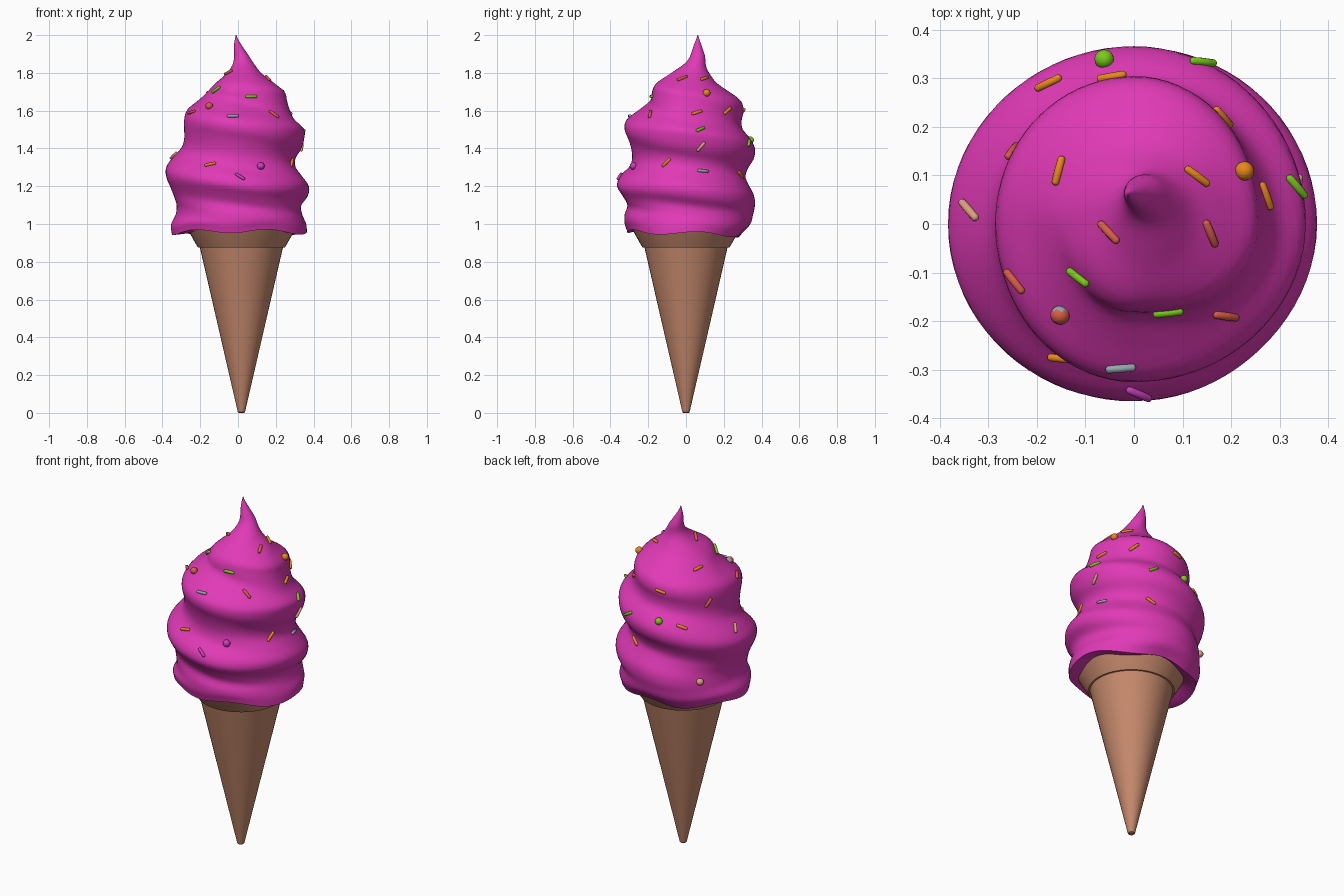
import bpy, bmesh, math
from mathutils import Vector, Matrix

if "Cube" in bpy.data.objects:
    bpy.data.objects.remove(bpy.data.objects["Cube"])

TAU = 2 * math.pi


def material(name, rgb):
    m = bpy.data.materials.new(name)
    m.diffuse_color = (*rgb, 1)
    m.use_nodes = True
    m.node_tree.nodes["Principled BSDF"].inputs["Base Color"].default_value = m.diffuse_color
    return m


pink = material("pink_cream", (0.75, 0.042, 0.47))
wafer = material("wafer", (0.56, 0.25, 0.15))
COLS = {
    "orange": material("orange", (0.80, 0.25, 0.01)),
    "green": material("green", (0.19, 0.60, 0.01)),
    "red": material("coral_red", (0.68, 0.11, 0.06)),
    "grey": material("blue_grey", (0.30, 0.38, 0.42)),
    "tan": material("tan", (0.70, 0.36, 0.20)),
    "violet": material("violet", (0.60, 0.05, 0.50)),
}


def finish(bm, name, mat, angle=50):
    bmesh.ops.recalc_face_normals(bm, faces=bm.faces)
    me = bpy.data.meshes.new(name)
    bm.to_mesh(me)
    bm.free()
    ob = bpy.data.objects.new(name, me)
    bpy.context.collection.objects.link(ob)
    me.materials.append(mat)
    bpy.ops.object.select_all(action='DESELECT')
    bpy.context.view_layer.objects.active = ob
    ob.select_set(True)
    bpy.ops.object.shade_smooth_by_angle(angle=math.radians(angle))
    return ob


def loft(bm, rings):
    """Skin closed rings of points and cap both ends."""
    vr = [[bm.verts.new(p) for p in ring] for ring in rings]
    n = len(vr[0])
    for a, b in zip(vr, vr[1:]):
        for i in range(n):
            bm.faces.new((a[i], a[(i + 1) % n], b[(i + 1) % n], b[i]))
    bm.faces.new(vr[0][::-1])
    bm.faces.new(vr[-1])


def lathe(name, profile, mat, cx=0.0, n=48):
    bm = bmesh.new()
    loft(bm, [[(cx + r * math.cos(TAU * i / n), r * math.sin(TAU * i / n), z)
               for i in range(n)] for r, z in profile])
    return finish(bm, name, mat, 30)


# Wafer cone and its flared rim
lathe("cone", [(0.014, 0), (0.019, 0.004), (0.222, 0.885)], wafer, 0.018)
lathe("cone_rim", [(0.2, 0.876), (0.230, 0.876), (0.236, 0.885), (0.284, 0.97),
                   (0.27, 0.985)], wafer, 0.018)

# Swirl: radius at heights 0.95, 1.00, 1.05 ... seen from four sides
FRONT = [.31, .325, .325, .31, .335, .365, .35, .30, .285, .29, .305, .325, .315, .25, .19, .18, .165, .11]
RIGHT = [.365, .36, .34, .335, .37, .375, .34, .305, .305, .335, .35, .35, .30, .275, .26, .245, .175, .095]
BACK = [.29, .34, .355, .365, .36, .335, .315, .33, .36, .365, .34, .30, .295, .305, .29, .225, .145, .09]
LEFT = [.35, .355, .33, .325, .34, .36, .38, .38, .345, .30, .285, .285, .285, .27, .21, .16, .125, .085]
TIP = [.055, .036, .019, .002]
SIDES = [p + TIP for p in (FRONT, RIGHT, BACK, LEFT, FRONT)]
PITCH = 0.29


def smooth(a, b, x):
    t = min(1, max(0, (x - a) / (b - a)))
    return t * t * (3 - 2 * t)


def sample(tab, z):
    """Smooth (Catmull-Rom) lookup in a height table."""
    s = min(max((z - 0.95) / 0.05, 0), len(tab) - 1.0001)
    i = int(s)
    f = s - i
    p = [tab[min(max(i + k, 0), len(tab) - 1)] for k in (-1, 0, 1, 2)]
    return p[1] + 0.5 * f * (p[2] - p[0] + f * (2 * p[0] - 5 * p[1] + 4 * p[2] - p[3]
                             + f * (3 * (p[1] - p[2]) + p[3] - p[0])))


def cream_point(a, z):
    """Point on the swirl; ridges follow a helix sinking counter-clockwise."""
    t = ((a + math.pi / 2) / TAU) % 1.0
    k = min(int(t * 4), 3)
    f = t * 4 - k
    w = smooth(0.98, 1.12, z) * (1 - smooth(1.65, 1.8, z))
    r0 = sample(SIDES[k], z + w * PITCH * f / 4)
    r1 = sample(SIDES[k + 1], z - w * PITCH * (1 - f) / 4)
    r = r0 + (r1 - r0) * smooth(0, 1, f)
    # the centre line wanders towards the tip
    up = smooth(1.7, 1.82, z)
    cx = 0.03 * up - 0.04 * smooth(1.83, 2.0, z)
    cy = 0.035 * up + 0.027 * smooth(1.8, 1.9, z)
    low = 1 - smooth(0.95, 1.06, z)
    dz = low * (0.011 * math.sin(5 * a + 0.6) - 0.012 * math.sin(a))
    return Vector((cx + r * math.cos(a), cy + r * math.sin(a), z + dz))


N, ROWS = 80, 72
rings = []
for r, dz in ((0.24, 0.04), (0.275, 0.01)):      # tucked underside
    ring = []
    for i in range(N):
        a = TAU * i / N
        ring.append((0.012 + r * math.cos(a), r * math.sin(a), cream_point(a, 0.95)[2] + dz))
    rings.append(ring)
rings += [[cream_point(TAU * i / N, 0.95 + 1.05 * j / ROWS) for i in range(N)]
          for j in range(ROWS + 1)]
bm = bmesh.new()
loft(bm, rings)
finish(bm, "swirled_cream", pink, 60)


# Sprinkles lie on the swirl at a plan direction (x, y) and a height
def sprinkle(name, x, y, z, col, ball, roll, col2=None):
    a = math.atan2(y, x)
    p = cream_point(a, z)
    ta = (cream_point(a + 0.03, z) - p).normalized()
    tz = (cream_point(a, z + 0.01) - p).normalized()
    nrm = ta.cross(tz).normalized()
    bm = bmesh.new()
    bmesh.ops.create_uvsphere(bm, u_segments=12, v_segments=8, radius=0.02 if ball else 0.0085)
    if not ball:                                  # stretch into a capsule
        for v in bm.verts:
            if abs(v.co.z) > 1e-4:
                v.co.z += math.copysign(0.023, v.co.z)
    zax = (ta * math.cos(roll) + tz * math.sin(roll)).normalized()
    xax = (nrm - zax * nrm.dot(zax)).normalized()
    rot = Matrix((xax, zax.cross(xax), zax)).transposed().to_4x4()
    bm.transform(Matrix.Translation(p + nrm * (0.006 if ball else 0.003)) @ rot)
    ob = finish(bm, name, COLS[col], 60)
    if col2:                                      # second colour faces forward
        ob.data.materials.append(COLS[col2])
        for f in ob.data.polygons:
            f.material_index = int(f.normal.y < -0.5)


BALLS = [(-.06, .335, 1.44, "green", None), (.25, .12, 1.69, "orange", None),
         (-.15, -.185, 1.62, "red", "grey"), (.135, -.31, 1.305, "violet", None),
         (-.27, .25, 1.1, "tan", None)]
RODS = [(.135, .315, 1.43, "green", 0.6), (-.04, .265, 1.60, "orange", -0.2),
        (-.155, .11, 1.69, "orange", 0.2), (.11, .075, 1.77, "orange", 0.3),
        (.34, .08, 1.41, "tan", 0.9), (-.35, .03, 1.36, "tan", 0.9),
        (-.08, -.05, 1.80, "red", 0.5), (.10, -.03, 1.77, "red", 0.9),
        (-.25, -.12, 1.59, "red", 0.3), (-.025, -.27, 1.57, "grey", 0.0),
        (.19, -.19, 1.58, "red", 2.1), (-.115, -.11, 1.71, "green", 0.6),
        (.07, -.18, 1.675, "green", 0.0), (-.155, -.29, 1.315, "orange", 0.3),
        (.01, -.345, 1.25, "violet", -0.7), (.33, .10, 1.28, "grey", -0.1),
        (.30, -.11, 1.325, "orange", 0.8), (.33, .075, 1.50, "green", 0.5),
        (.26, .055, 1.59, "orange", 0.3), (.13, .30, 1.26, "orange", -0.6),
        (-.25, .15, 1.53, "red", 1.0), (-.17, .28, 1.42, "orange", -0.4),
        (.20, .24, 1.60, "orange", 0.6)]
for i, (x, y, z, c, c2) in enumerate(BALLS):
    sprinkle(f"sprinkle_ball_{i + 1}", x, y, z, c, True, 0, c2)
for i, (x, y, z, c, roll) in enumerate(RODS):
    sprinkle(f"sprinkle_rod_{i + 1}", x, y, z, c, False, roll)
